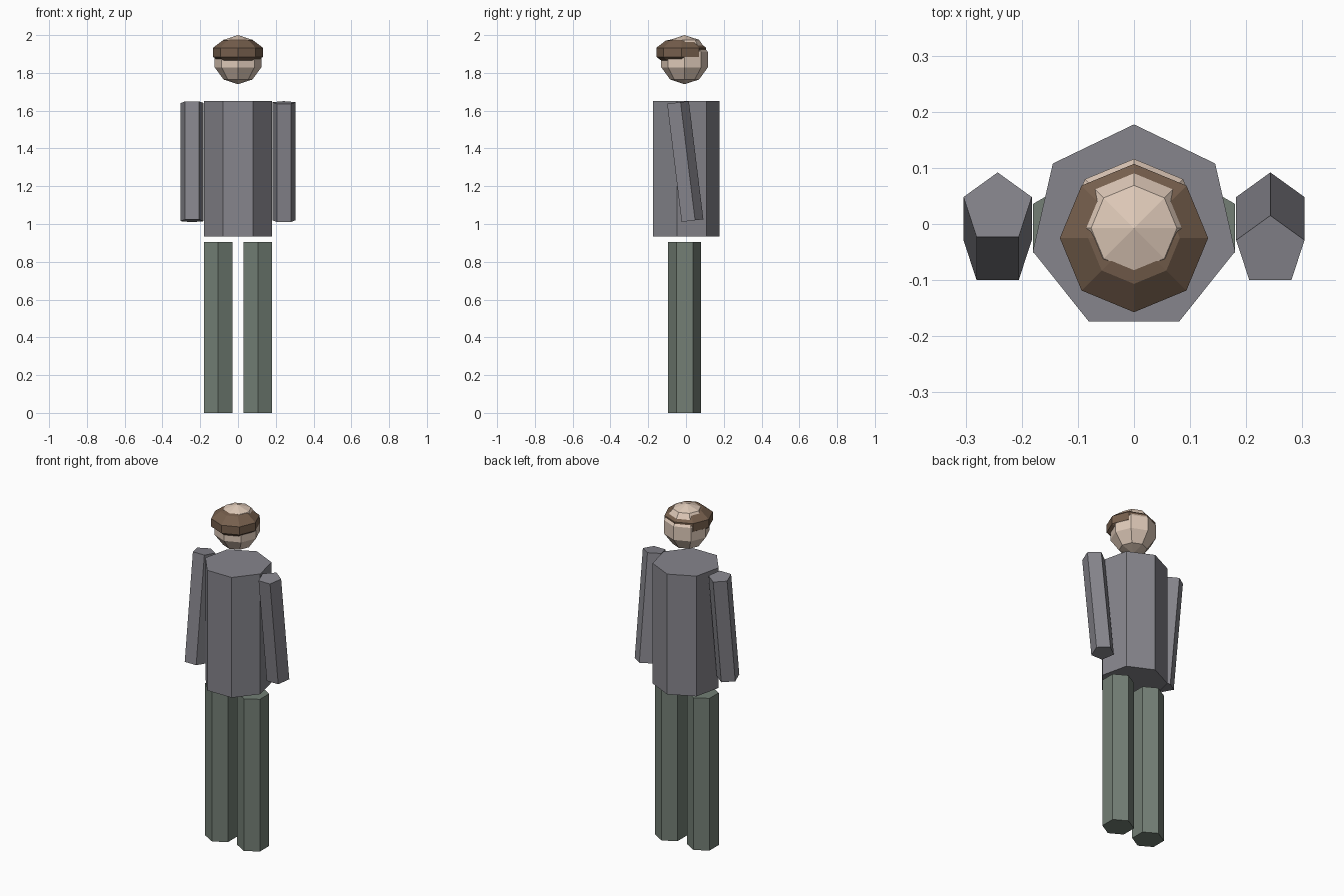
import bpy, bmesh, math
from mathutils import Matrix

if "Cube" in bpy.data.objects:
    bpy.data.objects.remove(bpy.data.objects["Cube"])


def material(name, srgb):
    m = bpy.data.materials.new(name)
    m.diffuse_color = [((c / 255 + 0.055) / 1.055) ** 2.4 for c in srgb] + [1]
    m.use_nodes = True
    m.node_tree.nodes["Principled BSDF"].inputs["Base Color"].default_value = m.diffuse_color
    return m


JACKET = material("grey_cloth", (134, 133, 140))
TROUSER = material("green_cloth", (115, 127, 117))
SKIN = material("skin", (222, 201, 184))
HAT = material("brown_felt", (118, 95, 77))
Y = -0.0075  # shared centre line of the body


def finish(name, bm, mat, loc, tilt=0):
    bmesh.ops.recalc_face_normals(bm, faces=bm.faces)
    me = bpy.data.meshes.new(name)
    bm.to_mesh(me)
    bm.free()
    me.materials.append(mat)
    ob = bpy.data.objects.new(name, me)
    ob.location = loc
    ob.rotation_euler.x = tilt
    bpy.context.collection.objects.link(ob)


def prism(name, sides, radius, height, mat, loc, tilt=0):
    # upright prism with one corner towards +y
    bm = bmesh.new()
    bmesh.ops.create_cone(bm, cap_ends=True, segments=sides, radius1=radius,
                          radius2=radius, depth=height)
    finish(name, bm, mat, loc, tilt)


def ball(name, radius, height, mat, loc):
    # coarse sphere, squashed to the given half height
    bm = bmesh.new()
    bmesh.ops.create_uvsphere(bm, u_segments=8, v_segments=5, radius=radius,
                              matrix=Matrix.Diagonal((1, 1, height / radius, 1)))
    finish(name, bm, mat, loc)


# Torso
prism("torso", 7, 0.185, 0.715, JACKET, (0, Y, 1.2925))

# Legs, and arms swinging in opposite directions
for side, s in (("left", -1), ("right", 1)):
    prism(side + "_leg", 6, 0.0866, 0.905, TROUSER, (s * 0.105, Y, 0.4525))
    prism(side + "_arm", 5, 0.064, 0.63, JACKET, (s * 0.243, -0.01, 1.33),
          s * math.radians(7))

# Head, and a hat pushed forward so the crown pokes through
ball("head", 0.13, 0.13, SKIN, (0, Y, 1.87))
ball("hat", 0.139, 0.077, HAT, (0, -0.025, 1.909))
